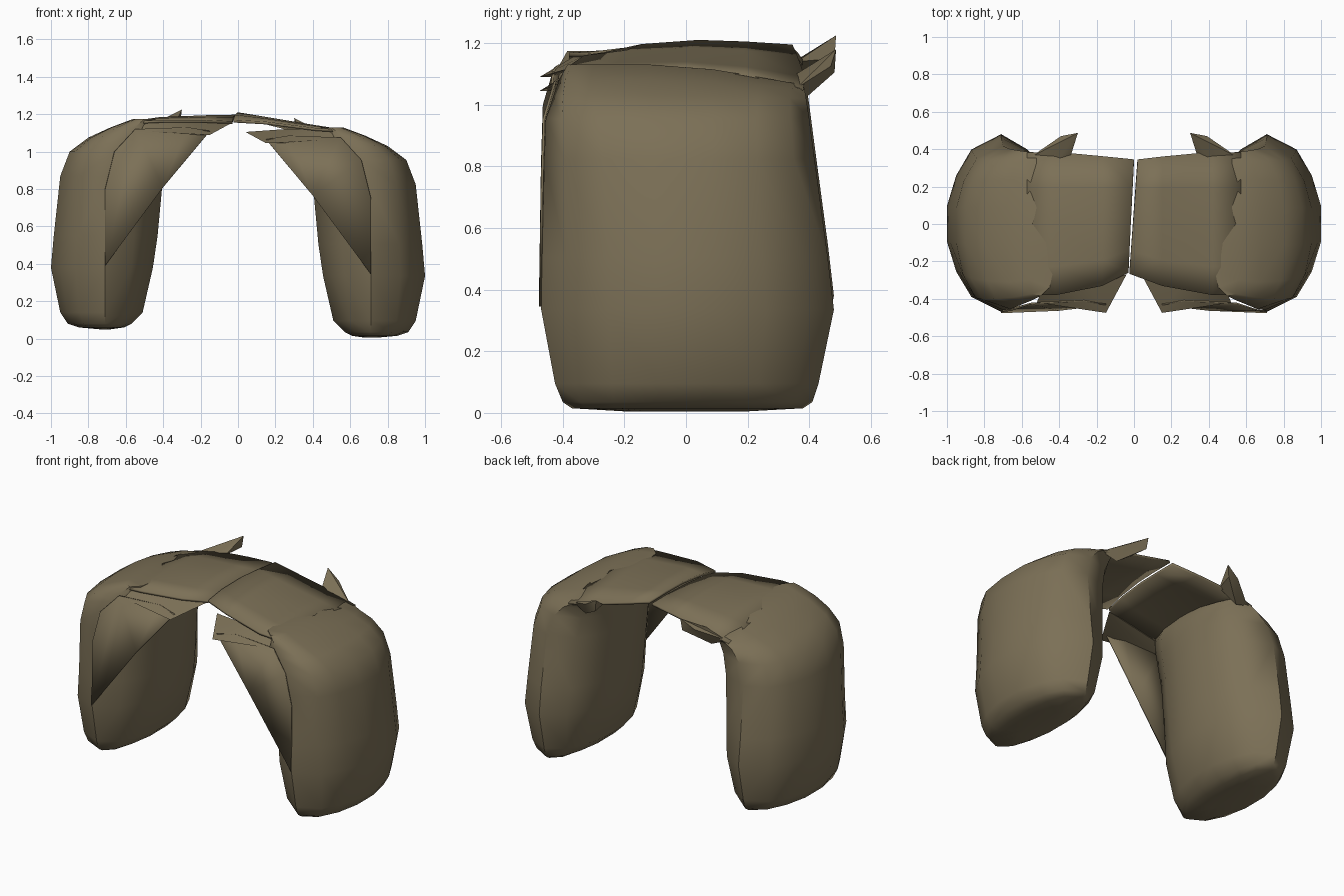
import bpy, bmesh, math

cube = bpy.data.objects.get("Cube")
if cube:
    bpy.data.objects.remove(cube, do_unlink=True)

cloth = bpy.data.materials.new("olive_canvas")
cloth.use_nodes = True
COLOUR = (0.2, 0.162, 0.094, 1)
cloth.diffuse_color = COLOUR
bsdf = cloth.node_tree.nodes["Principled BSDF"]
bsdf.inputs["Base Color"].default_value = COLOUR
bsdf.inputs["Roughness"].default_value = 0.9


def finish(name, bm, angle=50, thickness=0):
    bmesh.ops.recalc_face_normals(bm, faces=bm.faces)
    mesh = bpy.data.meshes.new(name)
    bm.to_mesh(mesh)
    bm.free()
    mesh.materials.append(cloth)
    obj = bpy.data.objects.new(name, mesh)
    bpy.context.collection.objects.link(obj)
    if thickness:
        solid = obj.modifiers.new("thickness", 'SOLIDIFY')
        solid.thickness = thickness
        solid.offset = 0
    bpy.ops.object.select_all(action='DESELECT')
    obj.select_set(True)
    bpy.context.view_layer.objects.active = obj
    bpy.ops.object.shade_smooth_by_angle(angle=math.radians(angle))


def skin(bm, rows, closed):
    """Bridge consecutive rows of vertices with quads."""
    for a, b in zip(rows, rows[1:]):
        n = len(a)
        for i in range(n if closed else n - 1):
            j = (i + 1) % n
            bm.faces.new((a[i], a[j], b[j], b[i]))


def cap(bm, ring):
    """Close a ring with strips running across it."""
    n = len(ring)
    for i in range(n // 2):
        corners = [ring[i], ring[i + 1], ring[n - i - 1], ring[-i]]
        bm.faces.new(list(dict.fromkeys(corners)))


# Quarter outlines from end seam to side: pinched lens and rounded box
LENS = [(0, 1), (0.55, 0.83), (0.83, 0.54), (1, 0.2)]
BOX = [(0, 1), (0.75, 0.97), (0.96, 0.78), (1, 0.3)]

# Pouch rings: height, inner x, seam x, outer x, front y, back y, boxiness, back sag
POUCH = [
    (0.05, 0.68, 0.71, 0.74, -0.20, 0.20, 0, 0),
    (0.06, 0.61, 0.71, 0.85, -0.37, 0.38, 0.3, 0),
    (0.08, 0.57, 0.71, 0.91, -0.40, 0.41, 0.2, 0),
    (0.14, 0.51, 0.71, 0.95, -0.425, 0.43, 0.1, 0),
    (0.38, 0.455, 0.71, 1.0, -0.47, 0.48, 0, 0),
    (0.55, 0.43, 0.71, 0.985, -0.467, 0.46, 0, 0),
    (0.87, 0.40, 0.70, 0.95, -0.46, 0.417, 0.2, 0),
    (1.0, 0.39, 0.66, 0.90, -0.455, 0.40, 0.4, 0),
    (1.075, 0.39, 0.60, 0.80, -0.43, 0.39, 0.7, 0.01),
    (1.13, 0.40, 0.55, 0.68, -0.41, 0.385, 0.9, 0.035),
    (1.175, 0.42, 0.50, 0.56, -0.385, 0.38, 1, 0.065),
]


def make_pouch(name, s, dz):
    bm = bmesh.new()
    rows = []
    for z, xi, seam, xo, yf, yb, boxy, sag in POUCH:
        def quarter(side_x, end_y, k):
            return [(seam + (a + (c - a) * k) * (side_x - seam),
                     (b + (d - b) * k) * end_y)
                    for (a, b), (c, d) in zip(LENS, BOX)]
        soft = boxy * 0.35
        loop = (quarter(xo, yb, soft) + quarter(xo, yf, boxy)[::-1]
                + quarter(xi, yf, soft)[1:] + quarter(xi, yb, soft)[:0:-1])
        rows.append([bm.verts.new((s * x, y, z + dz - sag * max(0, y / yb)))
                     for x, y in loop])
    skin(bm, rows, True)
    cap(bm, rows[0])
    cap(bm, rows[-1])
    finish(name, bm)


def make_strap(name, s, stations):
    """Draped strap; station: x at front, x at back, z, front y, back y, front sag, back sag."""
    bm = bmesh.new()
    rows = []
    for xf, xb, z, yf, yb, front, back in stations:
        row = []
        for t, drop in ((0, front), (0.2, front / 3), (0.5, 0), (0.75, back / 3), (1, back)):
            x = xf + (xb - xf) * t
            row.append(bm.verts.new((s * x, yf + (yb - yf) * t, z - drop)))
        rows.append(row)
    skin(bm, rows, False)
    finish(name, bm, thickness=0.015)


# Gusset: slanting cloth sheet at the front, x y z on the +x side
GUSSET = [(0.71, -0.473, 0.39), (0.40, -0.46, 0.81), (0.15, -0.43, 1.11),
          (0.27, -0.41, 1.13), (0.55, -0.425, 1.12), (0.66, -0.461, 1.0),
          (0.71, -0.467, 0.8)]


def make_gusset(name, s, dz):
    bm = bmesh.new()
    bm.faces.new([bm.verts.new((s * x, y, z + dz)) for x, y, z in GUSSET])
    bmesh.ops.triangulate(bm, faces=bm.faces)
    finish(name, bm, thickness=0.008)


# Gathered corner folds
FRONT_FOLD = [(0.04, -0.27, 1.15), (0.15, -0.475, 1.09), (0.22, -0.44, 1.09),
              (0.52, -0.42, 1.11), (0.50, -0.37, 1.15), (0.25, -0.32, 1.165),
              (0.40, -0.35, 1.165)]
BACK_FOLD = [(0.55, 0.36, 1.10), (0.40, 0.35, 1.14), (0.39, 0.47, 1.17),
             (0.30, 0.487, 1.225), (0.34, 0.36, 1.14), (0.31, 0.482, 1.15),
             (0.45, 0.38, 1.06)]


def make_fold(name, s, dz, points):
    bm = bmesh.new()
    for x, y, z in points:
        bm.verts.new((s * x, y, z + dz))
    bmesh.ops.convex_hull(bm, input=bm.verts)
    finish(name, bm, angle=40)


for side, s, dz in (("right", -1, 0), ("left", 1, -0.045)):
    make_pouch(side + "_pouch", s, dz)
    make_gusset(side + "_front_gusset", s, dz)
    make_fold(side + "_front_fold", s, dz, FRONT_FOLD)
    make_fold(side + "_back_fold", s, dz, BACK_FOLD)

# Two strap halves, split along the middle by a narrow gap
make_strap("right_strap", -1, [(0.03, 0.0, 1.19, -0.26, 0.345, 0.035, 0.01),
                               (0.17, 0.17, 1.187, -0.33, 0.362, 0.025, 0.025),
                               (0.42, 0.42, 1.177, -0.38, 0.385, 0.015, 0.05),
                               (0.57, 0.57, 1.155, -0.38, 0.38, 0, 0.065)])
make_strap("left_strap", 1, [(-0.025, 0.02, 1.203, -0.265, 0.345, 0.04, 0.015),
                             (0.15, 0.15, 1.178, -0.33, 0.36, 0.025, 0.025),
                             (0.42, 0.42, 1.133, -0.38, 0.385, 0.015, 0.05),
                             (0.57, 0.57, 1.11, -0.38, 0.38, 0, 0.065)])
